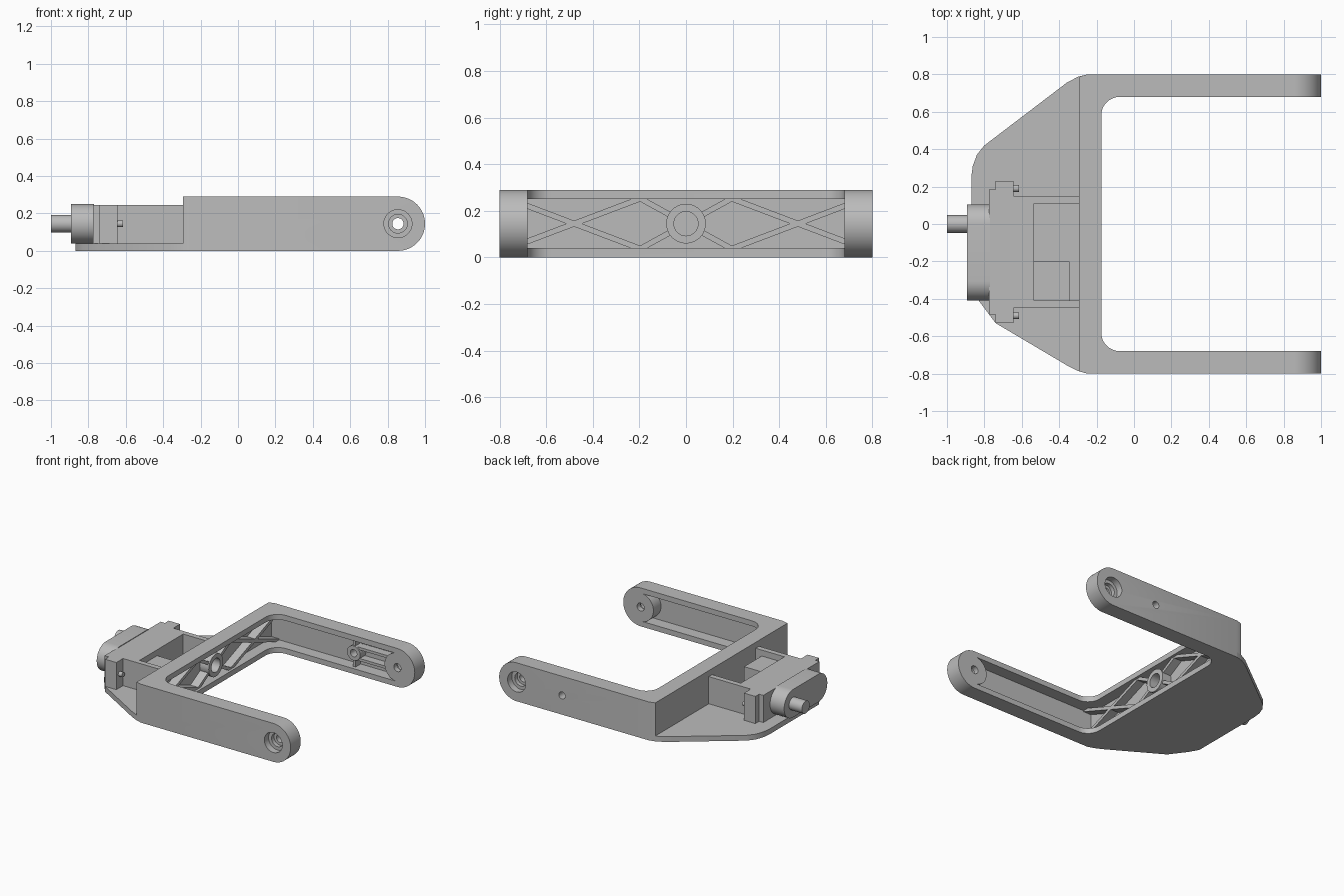
import bpy
import math
from mathutils import Matrix, Vector
import bmesh

cube = bpy.data.objects.get("Cube")
if cube:
    bpy.data.objects.remove(cube, do_unlink=True)

grey = bpy.data.materials.new("plain grey")
grey.use_nodes = True
grey.diffuse_color = (0.5, 0.5, 0.5, 1)
grey.node_tree.nodes["Principled BSDF"].inputs["Base Color"].default_value = (0.5, 0.5, 0.5, 1)

H = 0.29          # frame height
MID = H / 2       # height of all the axes
RIM = 0.04        # flange and plate thickness
AXES = {"X": Matrix(((0, 0, 1), (1, 0, 0), (0, 1, 0))),   # outline in y, z
        "Y": Matrix(((1, 0, 0), (0, 0, 1), (0, 1, 0))),   # outline in x, z
        "Z": Matrix.Identity(3)}                          # outline in x, y


def prism(name, outline, lo, hi, axis="Z"):
    """Extrude an outline along an axis from lo to hi."""
    bm = bmesh.new()
    m = AXES[axis]
    face = bm.faces.new([bm.verts.new(m @ Vector((u, v, lo))) for u, v in outline])
    top = bmesh.ops.extrude_face_region(bm, geom=[face])["geom"]
    shift = m @ Vector((0, 0, hi - lo))
    bmesh.ops.translate(bm, vec=shift, verts=[g for g in top if isinstance(g, bmesh.types.BMVert)])
    bmesh.ops.recalc_face_normals(bm, faces=bm.faces)
    mesh = bpy.data.meshes.new(name)
    bm.to_mesh(mesh)
    bm.free()
    mesh.materials.append(grey)
    ob = bpy.data.objects.new(name, mesh)
    bpy.context.collection.objects.link(ob)
    return ob


def arc(u, v, r, start, end, n=12):
    angles = [math.radians(start + (end - start) * i / n) for i in range(n + 1)]
    return [(u + r * math.cos(a), v + r * math.sin(a)) for a in angles]


def cylinder(name, u, v, r, lo, hi, axis):
    return prism(name, arc(u, v, r, 0, 360, 40)[:-1], lo, hi, axis)


def box(name, x0, x1, y0, y1, z0, z1):
    return prism(name, [(x0, y0), (x1, y0), (x1, y1), (x0, y1)], z0, z1)


def combine(ob, other, mode):
    """Apply a boolean and drop the helper."""
    mod = ob.modifiers.new("cut", "BOOLEAN")
    mod.operation, mod.object, mod.solver = mode, other, "EXACT"
    bpy.ops.object.select_all(action="DESELECT")
    bpy.context.view_layer.objects.active = ob
    ob.select_set(True)
    bpy.ops.object.modifier_apply(modifier=mod.name)
    bpy.data.objects.remove(other, do_unlink=True)


# U-shaped frame with filleted inner corners
inner = arc(-0.075, 0.58, 0.1, 90, 180) + arc(-0.075, -0.58, 0.1, 180, 270)
frame = prism("fork_frame", [(1, -0.68), (1, -0.8), (-0.25, -0.8), (-0.295, -0.787),
                             (-0.295, 0.787), (-0.25, 0.8), (1, 0.8), (1, 0.68)] + inner, 0, H)
side = [(-0.5, 0), *arc(0.855, MID, MID, -90, 90, 32), (-0.5, H)]
combine(frame, prism("round_ends", side, -1, 1, "Y"), "INTERSECT")

# Channel hollowed along the inside, with solid end bosses
combine(frame, box("channel", -0.26, 0.855, -0.77, 0.77, RIM, H - RIM), "DIFFERENCE")
for s in (-1, 1):
    lo, hi = sorted((s * 0.68, s * 0.79))
    combine(frame, cylinder("end_boss", 0.855, MID, 0.107, lo, hi, "Y"), "UNION")
combine(frame, cylinder("screw_boss", 0.475, MID, 0.055, 0.7, 0.79, "Y"), "UNION")

# Stepped pivot bores and the screw hole
for s in (-1, 1):
    for r, depth in ((0.075, 0.05), (0.05, 0.08), (0.03, 0.2)):
        lo, hi = sorted((s * 0.85, s * (0.8 - depth)))
        combine(frame, cylinder("bore", 0.855, MID, r, lo, hi, "Y"), "DIFFERENCE")
combine(frame, cylinder("screw_hole", 0.475, MID, 0.027, 0.6, 0.9, "Y"), "DIFFERENCE")

# Stiffening ribs in the left arm
for s in (-1, 1):
    z = MID + s * 0.042
    box("arm_rail", 0.5, 0.78, 0.71, 0.78, z - 0.01, z + 0.01)
    lo, hi = sorted((MID + s * 0.045, MID + s * 0.115))
    box("arm_cross_rib", 0.465, 0.485, 0.71, 0.78, lo, hi)


def truss_bar(a, b, width=0.024):
    a, b = Vector(a), Vector(b)
    n = (b - a).orthogonal().normalized() * width / 2
    prism("truss_bar", [a + n, b + n, b - n, a - n], -0.27, -0.195, "X")


# Crossed truss bars and the centre ring in the crossbar
LOW, HIGH = RIM - 0.005, H - RIM + 0.005
for s in (-1, 1):
    for za, zb in ((LOW, HIGH), (HIGH, LOW)):
        truss_bar((s * 0.19, za), (s * 0.77, zb))
        middle = Vector((0, MID))
        end = Vector((s * 0.2, za))
        truss_bar(middle + (end - middle).normalized() * 0.07, end)
ring = cylinder("centre_ring", 0, MID, 0.085, -0.27, -0.185, "X")
combine(ring, cylinder("ring_hole", 0, MID, 0.052, -0.258, 0, "X"), "DIFFERENCE")

# Base plate under the motor
prism("base_plate", [(-0.25, -0.8), (-0.3, -0.785), (-0.36, -0.755), (-0.74, -0.53),
                     (-0.83, -0.41), (-0.87, -0.34), (-0.87, 0.25), (-0.862, 0.31),
                     (-0.84, 0.37), (-0.8, 0.42), (-0.36, 0.755), (-0.3, 0.787),
                     (-0.25, 0.8)], 0, RIM)

# Motor body with mounting ears, outlined from above
half = [(-0.535, 0.3), (-0.645, 0.3), (-0.645, 0.38), (-0.74, 0.38), (-0.74, 0.335), (-0.775, 0.335)]
CY = -0.15
body = [(x, CY + y) for x, y in half] + [(x, CY - y) for x, y in reversed(half)]
TOP = 0.245
prism("motor_body", body, RIM, TOP)

# Rounded gearbox and output shaft
gearbox = arc(0, MID, 0.105, -90, 90, 20) + arc(-0.305, MID, 0.105, 90, 270, 20)
prism("gearbox", gearbox, -0.893, -0.77, "X")
cylinder("output_shaft", 0, MID, 0.047, -1, -0.88, "X")

# Cradle walls, ear screws and the connector block
for s in (-1, 1):
    lo, hi = sorted((CY + s * 0.26, CY + s * 0.3))
    box("cradle_wall", -0.54, -0.29, lo, hi, RIM, TOP)
    cylinder("ear_screw", CY + s * 0.34, MID, 0.018, -0.66, -0.615, "X")
box("connector_block", -0.54, -0.345, -0.415, -0.2, RIM, 0.2)

# Smooth curved walls, keep the edges crisp
bpy.ops.object.select_all(action="DESELECT")
for ob in bpy.context.collection.objects:
    if ob.type == "MESH" and grey.name in ob.data.materials:
        ob.select_set(True)
        bpy.context.view_layer.objects.active = ob
bpy.ops.object.shade_smooth_by_angle(angle=math.radians(30))
